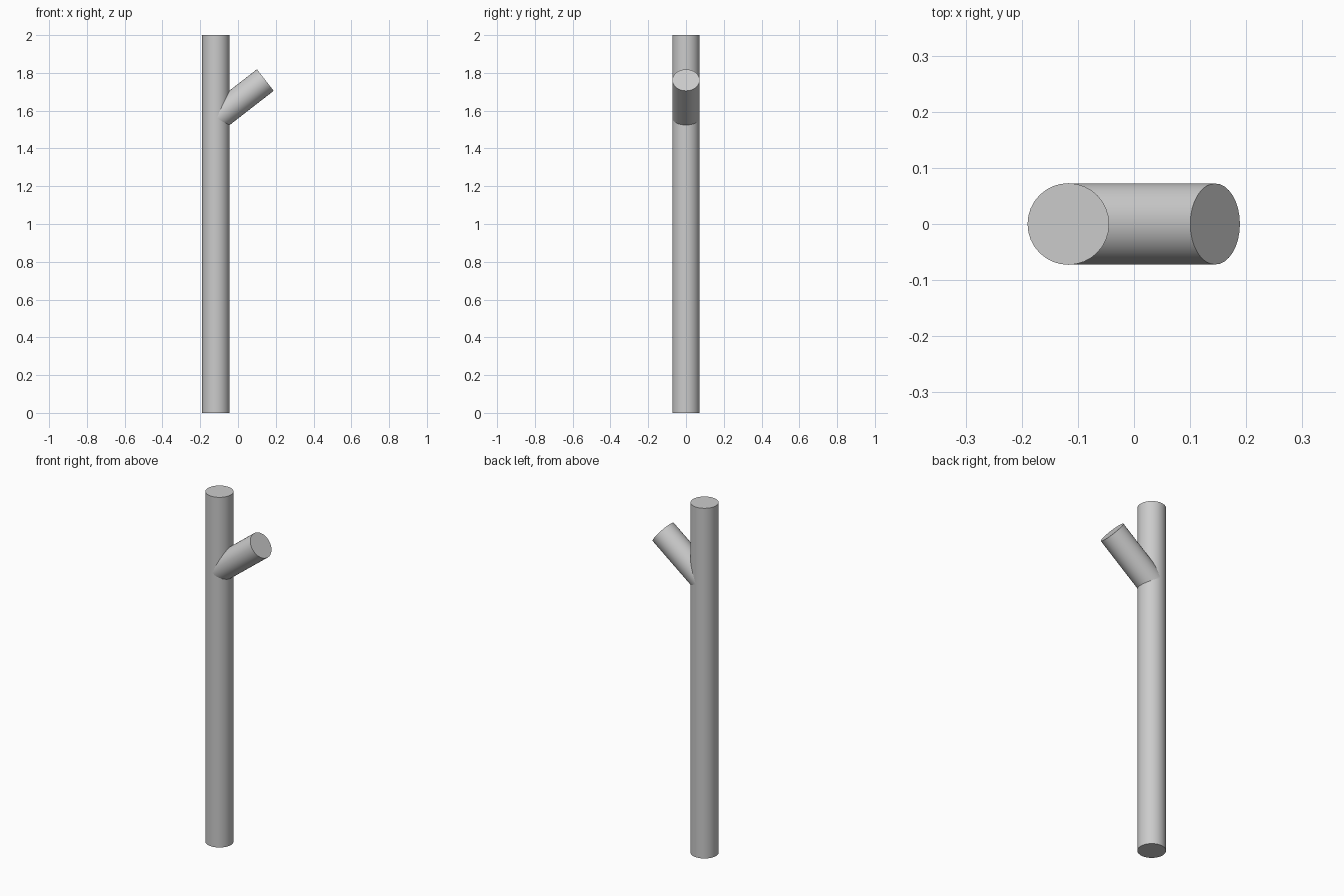
import bpy, math
from mathutils import Vector

if "Cube" in bpy.data.objects:
    bpy.data.objects.remove(bpy.data.objects["Cube"])

SIDES = 32


def rod(name, start, end, radius):
    """Capped cylinder running between two points."""
    a, b = Vector(start), Vector(end)
    bpy.ops.mesh.primitive_cylinder_add(
        vertices=SIDES, radius=radius, depth=(b - a).length, location=(a + b) / 2,
        rotation=(b - a).to_track_quat('Z', 'Y').to_euler())
    obj = bpy.context.object
    obj.name = name
    bpy.ops.object.shade_smooth_by_angle(angle=math.radians(30))
    return obj


# Upright post
post = rod("post", (-0.117, 0, 0), (-0.117, 0, 2), 0.0727)

# Slanted side branch, starting on the post's axis
branch = rod("branch", (-0.117, 0, 1.559), (0.1445, 0, 1.762), 0.0722)
